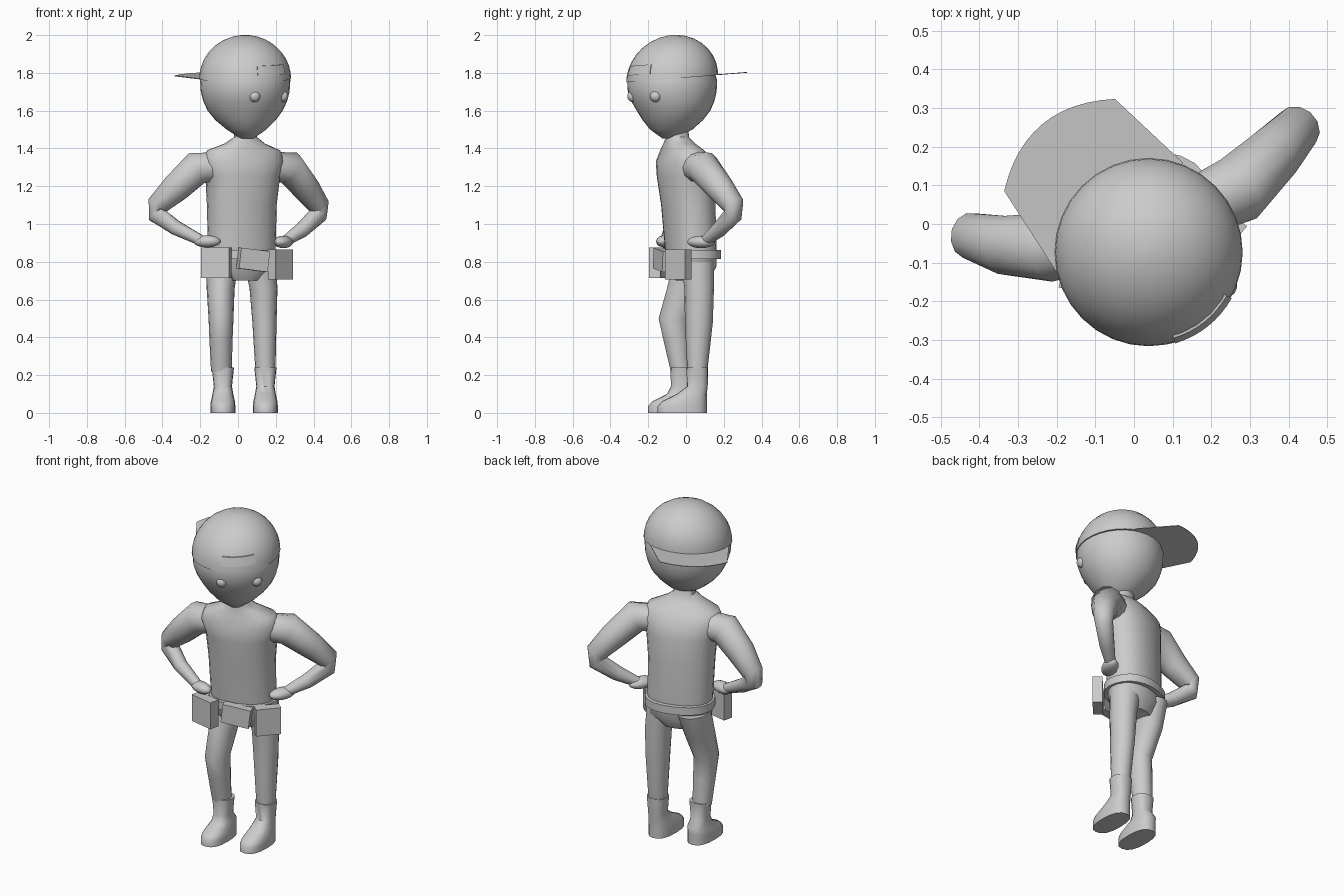
import bpy, bmesh
from math import sin, cos, pi, radians, copysign
from mathutils import Vector, Matrix

cube = bpy.data.objects.get("Cube")
if cube:
    bpy.data.objects.remove(cube)

grey = bpy.data.materials.new("plain grey")
grey.use_nodes = True
COL = (0.6, 0.6, 0.6, 1)
grey.diffuse_color = COL
grey.node_tree.nodes["Principled BSDF"].inputs["Base Color"].default_value = COL


def finish(name, bm, angle=50):
    bmesh.ops.recalc_face_normals(bm, faces=bm.faces)
    me = bpy.data.meshes.new(name)
    bm.to_mesh(me)
    bm.free()
    ob = bpy.data.objects.new(name, me)
    bpy.context.collection.objects.link(ob)
    me.materials.append(grey)
    bpy.ops.object.select_all(action='DESELECT')
    ob.select_set(True)
    bpy.context.view_layer.objects.active = ob
    bpy.ops.object.shade_smooth_by_angle(angle=radians(angle))
    return ob


def skin_rings(name, rings, angle=50):
    """Bridge equal rings of points and cap both ends."""
    bm = bmesh.new()
    loops = [[bm.verts.new(p) for p in ring] for ring in rings]
    n = len(loops[0])
    for a, b in zip(loops, loops[1:]):
        for i in range(n):
            j = (i + 1) % n
            bm.faces.new((a[i], a[j], b[j], b[i]))
    bm.faces.new(loops[0])
    bm.faces.new(loops[-1])
    return finish(name, bm, angle)


def power(v, p):
    return copysign(abs(v) ** p, v)


def loft(name, rows, yaw=0, n=20, p=1.0, tilt=0.0, angle=50):
    """Rows are (z, centre x, centre y, half width, half depth)."""
    c, s = cos(radians(yaw)), sin(radians(yaw))
    rings = []
    for z, cx, cy, w, d in rows:
        ring = []
        for i in range(n):
            t = 2 * pi * i / n
            u, v = w * power(cos(t), p), d * power(sin(t), p)
            y = cy + u * s + v * c
            ring.append((cx + u * c - v * s, y, z + tilt * y))
        rings.append(ring)
    return skin_rings(name, rings, angle)


def tube(name, path, n=12):
    """Path points are (x, y, z, radius)."""
    pts = [Vector(q[:3]) for q in path]
    rings = []
    for i, q in enumerate(pts):
        d = pts[min(i + 1, len(pts) - 1)] - pts[max(i - 1, 0)]
        a = d.cross(Vector((0.3, -1, 0))).normalized()
        b = d.cross(a).normalized()
        r = path[i][3]
        rings.append([q + r * (cos(2 * pi * k / n) * a + sin(2 * pi * k / n) * b)
                      for k in range(n)])
    return skin_rings(name, rings)


def ball(name, loc, size, yaw=0):
    bm = bmesh.new()
    m = (Matrix.Translation(loc) @ Matrix.Rotation(radians(yaw), 4, 'Z')
         @ Matrix.Diagonal((*size, 1)))
    bmesh.ops.create_uvsphere(bm, u_segments=14, v_segments=9, radius=1, matrix=m)
    return finish(name, bm)


def box(name, loc, size, yaw=0, roll=0):
    bm = bmesh.new()
    m = (Matrix.Translation(loc) @ Matrix.Rotation(radians(yaw), 4, 'Z')
         @ Matrix.Rotation(radians(roll), 4, 'Y') @ Matrix.Diagonal((*size, 1)))
    bmesh.ops.create_cube(bm, size=1, matrix=m)
    return finish(name, bm, 30)


# Torso with neck, turned toward one side
loft("torso", [
    (0.70, 0.02, 0.03, 0.10, 0.08), (0.77, 0.02, 0.03, 0.18, 0.12),
    (0.88, 0.02, 0.025, 0.182, 0.128), (1.10, 0.02, 0.012, 0.187, 0.135),
    (1.25, 0.025, 0.0, 0.20, 0.145), (1.33, 0.025, -0.01, 0.225, 0.135),
    (1.39, 0.03, -0.02, 0.20, 0.10), (1.425, 0.035, -0.035, 0.11, 0.08),
    (1.46, 0.04, -0.045, 0.06, 0.06), (1.53, 0.04, -0.05, 0.06, 0.06)],
    yaw=18, n=24, p=0.9)

# Arms with hands on the hips
tube("left_arm", [
    (0.18, 0.05, 1.30, 0.08), (0.27, 0.09, 1.30, 0.09), (0.36, 0.18, 1.19, 0.075),
    (0.425, 0.25, 1.10, 0.06), (0.425, 0.25, 1.05, 0.05),
    (0.34, 0.175, 0.97, 0.042), (0.25, 0.10, 0.91, 0.028)])
tube("right_arm", [
    (-0.12, -0.045, 1.30, 0.08), (-0.22, -0.06, 1.295, 0.09),
    (-0.33, -0.055, 1.19, 0.078), (-0.425, -0.03, 1.10, 0.06),
    (-0.43, -0.035, 1.05, 0.05), (-0.33, -0.075, 0.98, 0.04),
    (-0.19, -0.11, 0.91, 0.028)])
ball("left_hand", (0.24, 0.08, 0.905), (0.045, 0.08, 0.033), -25)
ball("right_hand", (-0.165, -0.115, 0.908), (0.075, 0.04, 0.032), -15)

# Legs: one straight, one with the knee forward
loft("left_leg", [
    (0.80, 0.115, 0.06, 0.085, 0.09), (0.66, 0.135, 0.07, 0.074, 0.078),
    (0.48, 0.14, 0.068, 0.064, 0.074), (0.22, 0.145, 0.06, 0.053, 0.053)], n=16)
loft("right_leg", [
    (0.80, -0.08, 0.04, 0.085, 0.11), (0.66, -0.092, 0.0, 0.074, 0.10),
    (0.50, -0.09, -0.065, 0.066, 0.08), (0.38, -0.09, -0.05, 0.061, 0.068),
    (0.22, -0.088, -0.028, 0.055, 0.053)], n=16)

# Boots
for side, x, y, back in (("left", 0.145, 0.06, 0.11), ("right", -0.08, -0.025, 0.06)):
    front = back - 0.26
    mid, half = (front + back) / 2, 0.13
    loft(side + "_boot", [
        (0.24, x, y, 0.059, 0.057), (0.14, x, y, 0.048, 0.055),
        (0.10, x, back - 0.08, 0.055, 0.08), (0.06, x, mid + 0.01, 0.064, 0.12),
        (0.035, x, mid, 0.066, half), (0.0, x, mid, 0.066, half)],
        n=16, p=0.8)

# Belt and hanging pouches
loft("belt", [(z, 0.02, 0.028, 0.194, 0.15) for z in (0.815, 0.862)],
     yaw=18, n=24, p=0.9)
box("right_pouch", (-0.115, -0.15, 0.795), (0.15, 0.06, 0.16), -12)
box("middle_pouch", (0.08, -0.125, 0.81), (0.16, 0.05, 0.11), 18, 7)
box("left_pouch", (0.225, -0.04, 0.785), (0.14, 0.055, 0.16), 48)

# Head, tapering to the chin
HX, HY = 0.038, -0.073
loft("head", [
    (1.453, 0.048, -0.09, 0.035, 0.035), (1.50, 0.045, -0.078, 0.105, 0.112),
    (1.55, 0.04, -0.07, 0.16, 0.16), (1.60, HX, -0.066, 0.199, 0.195),
    (1.65, HX, -0.07, 0.222, 0.22), (1.70, HX, HY, 0.235, 0.235),
    (1.76, HX, HY, 0.239, 0.238), (1.85, HX, HY, 0.21, 0.21)], n=32)
for side, loc in (("right", (0.088, -0.28, 1.676)), ("left", (0.236, -0.16, 1.676))):
    ball(side + "_eye", loc, (0.031,) * 3)

# Cap dome on a tilted rim plane
RIM, TILT, RAD, TALL = 1.775, 0.08, 0.243, 0.231
steps = [radians(a) for a in (0, 8, 17, 27, 38, 50, 62, 74, 84)]
loft("cap", [(RIM + TALL * sin(a), HX, HY, RAD * cos(a), RAD * cos(a)) for a in steps]
     + [(RIM + TALL, HX, HY, 0.002, 0.002)], n=32, tilt=TILT)


def on_rim(x, y, h=0.0):
    return Vector((x, y, RIM + TILT * y + h))


# Backward bill, a thin rounded plate in the rim plane
outline = [(-0.216, 0.11)]
for k in range(13):
    s = -0.186 + 0.372 * k / 12
    outline.append((s, 0.36 + 0.07 * (1 - (s / 0.186) ** 2)))
outline.append((0.216, 0.12))
flat = [(HX + 0.77 * s - 0.64 * f, HY + 0.64 * s + 0.77 * f) for s, f in outline]
skin_rings("cap_bill", [[on_rim(x, y, h) for x, y in flat] for h in (0, 0.004)], 30)

# Curved blank badge on the cap front
bm = bmesh.new()
cols = []
for k in range(9):
    az = radians(-74 + 45 * k / 8)
    col = []
    for h in (0.035, 0.085):
        for lift in (-0.003, 0.005):
            r = RAD * (1 - (h / TALL) ** 2) ** 0.5 + lift
            col.append(bm.verts.new(on_rim(HX + r * cos(az), HY + r * sin(az), h)))
    cols.append([col[i] for i in (0, 1, 3, 2)])
for a, b in zip(cols, cols[1:]):
    for i in range(4):
        j = (i + 1) % 4
        bm.faces.new((a[i], a[j], b[j], b[i]))
bm.faces.new(cols[0])
bm.faces.new(cols[-1])
finish("cap_badge", bm, 30)
